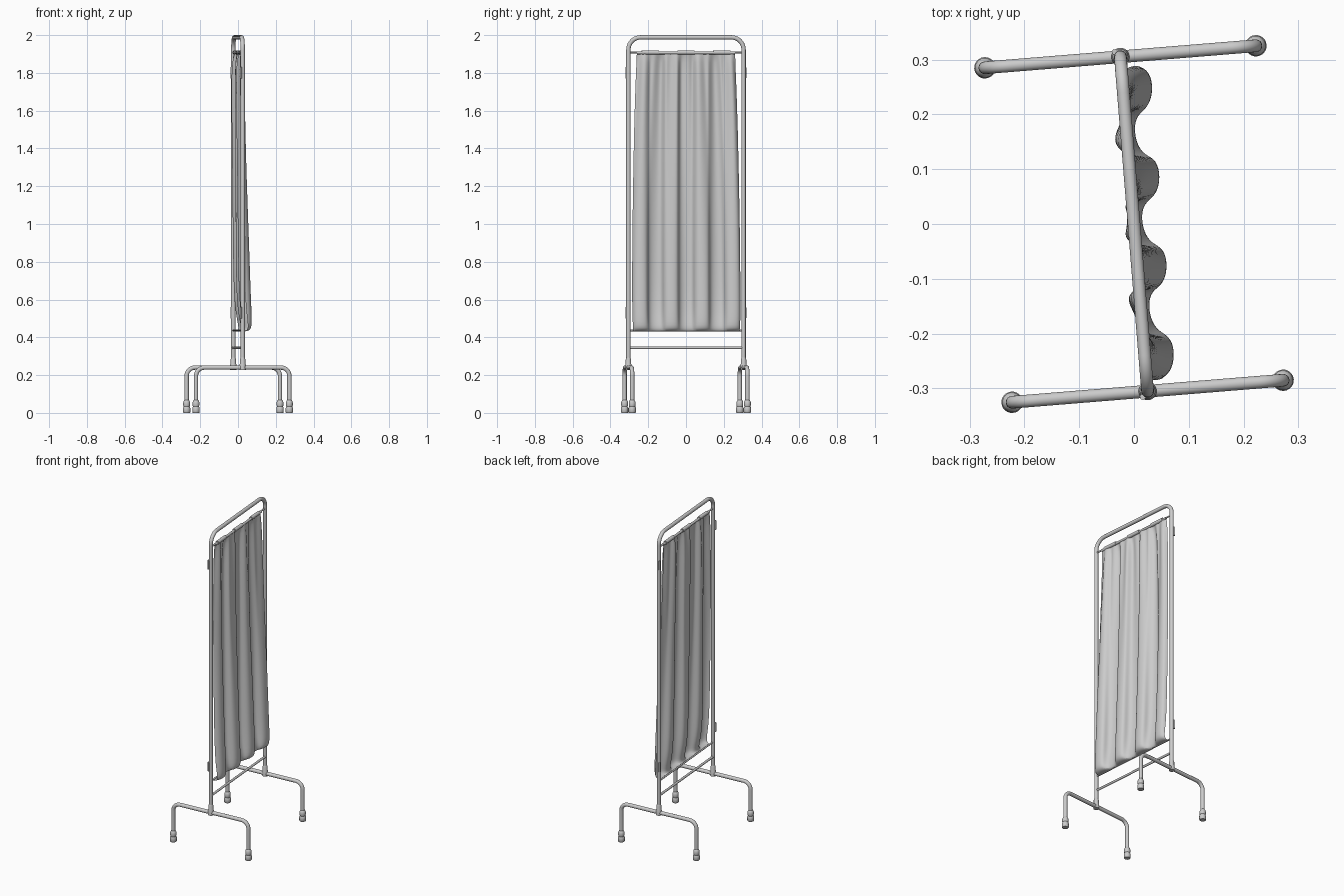
import bpy, bmesh, math
from mathutils import Vector

if "Cube" in bpy.data.objects:
    bpy.data.objects.remove(bpy.data.objects["Cube"])

TURN = math.radians(4.65)   # whole screen stands slightly turned
POST = 0.306                # half distance between posts


def finish(ob, smooth=True):
    bpy.context.collection.objects.link(ob)
    ob.rotation_euler.z = TURN
    if smooth:
        bpy.ops.object.select_all(action='DESELECT')
        ob.select_set(True)
        bpy.context.view_layer.objects.active = ob
        bpy.ops.object.shade_smooth_by_angle(angle=math.radians(40))
    return ob


def mesh_object(name, bm, smooth=True):
    bmesh.ops.recalc_face_normals(bm, faces=bm.faces)
    me = bpy.data.meshes.new(name)
    bm.to_mesh(me)
    bm.free()
    return finish(bpy.data.objects.new(name, me), smooth)


def rounded(points, r, n=8):
    """Polyline with its right-angle inner corners rounded."""
    p = [Vector(q) for q in points]
    out = [p[0]]
    for a, b, c in zip(p, p[1:], p[2:]):
        u, v = (a - b).normalized(), (c - b).normalized()
        for i in range(n + 1):
            t = math.pi / 2 * i / n
            out.append(b + (u + v) * r - v * r * math.cos(t) - u * r * math.sin(t))
    return out + [p[-1]]


def tube(name, points, r, sides=20):
    bm = bmesh.new()
    rings = []
    pts = [Vector(q) for q in points]
    axis = (pts[1] - pts[0]).normalized()
    side = axis.orthogonal().normalized() if len(pts) == 2 else \
        (pts[1] - pts[0]).cross(pts[-1] - pts[-2] + pts[len(pts) // 2] - pts[1]).normalized()
    for i, p in enumerate(pts):
        d = (pts[min(i + 1, len(pts) - 1)] - pts[max(i - 1, 0)]).normalized()
        up = d.cross(side)
        rings.append([bm.verts.new(p + side * r * math.cos(a) + up * r * math.sin(a))
                      for a in (math.tau * k / sides for k in range(sides))])
    for a, b in zip(rings, rings[1:]):
        for k in range(sides):
            bm.faces.new((a[k], a[k - 1], b[k - 1], b[k]))
    bm.faces.new(rings[0])
    bm.faces.new(rings[-1])
    return mesh_object(name, bm)


def lathe(name, profile, x, y, sides=24):
    bm = bmesh.new()
    rings = [[bm.verts.new((x + r * math.cos(math.tau * k / sides),
                            y + r * math.sin(math.tau * k / sides), z)) for k in range(sides)]
             for r, z in profile]
    for a, b in zip(rings, rings[1:]):
        for k in range(sides):
            bm.faces.new((a[k], a[k - 1], b[k - 1], b[k]))
    bm.faces.new(rings[0])
    bm.faces.new(rings[-1])
    return mesh_object(name, bm)


def box(name, loc, size, turn=0):
    bm = bmesh.new()
    bmesh.ops.create_cube(bm, size=1)
    for v in bm.verts:
        v.co = Vector([c * s for c, s in zip(v.co, size)])
    bmesh.ops.bevel(bm, geom=bm.edges[:], offset=0.002, segments=2, affect='EDGES')
    for v in bm.verts:
        c, s = math.cos(turn), math.sin(turn)
        v.co = Vector((c * v.co.x - s * v.co.y, s * v.co.x + c * v.co.y, v.co.z)) + Vector(loc)
    return mesh_object(name, bm)


# Main bent frame
tube("frame", rounded([(0, -POST, 0.24), (0, -POST, 1.988),
                       (0, POST, 1.988), (0, POST, 0.24)], 0.065, 10), 0.0115)

# Cross bars
for name, z, r in (("lower_rail", 0.345, 0.007), ("curtain_rod_bottom", 0.437, 0.005),
                   ("curtain_rod_top", 1.908, 0.005)):
    tube(name, [(0, -POST, z), (0, POST, z)], r, 14)

# Feet, collars, rubber tips and hinge tabs on both sides
COLLAR = [(0.0165, 0.226), (0.0165, 0.256), (0.0145, 0.262), (0.0145, 0.282), (0.0115, 0.292)]
TIP = [(0.017, 0), (0.0195, 0.003), (0.0195, 0.026), (0.016, 0.034), (0.018, 0.04),
       (0.018, 0.056), (0.014, 0.066), (0.011, 0.069)]
for side, tag in ((-1, "front"), (1, "rear")):
    y = side * POST
    tube("foot_" + tag, rounded([(-0.248, y, 0.03), (-0.248, y, 0.24),
                                 (0.248, y, 0.24), (0.248, y, 0.03)], 0.045), 0.0115)
    lathe("collar_" + tag, COLLAR, 0, y)
    for x in (-0.248, 0.248):
        lathe("foot_tip_" + tag, TIP, x, y)
    for z in (0.53, 1.80):
        box("hinge_tab_" + tag, (-0.009, y + side * 0.009, z), (0.012, 0.010, 0.06),
            -side * math.pi / 4)

# Fabric sleeve around the top rod, with gathered bands
tube("curtain_sleeve", [(0, -0.26, 1.906), (0, 0.26, 1.906)], 0.0075, 16)
for y in (-0.19, 0, 0.19):
    tube("sleeve_gather", [(0, y - 0.045, 1.908), (0, y - 0.025, 1.908),
                           (0, y + 0.025, 1.908), (0, y + 0.045, 1.908)][::3], 0.011, 16)


# Pleated curtain: (height, mean offset, pleat depth, half width, fine gathers)
PROFILE = [(1.902, 0.000, 0.003, 0.262, 0.002), (1.87, -0.003, 0.010, 0.262, 0.006),
           (1.75, -0.003, 0.014, 0.268, 0.006), (1.5, 0.000, 0.016, 0.276, 0.004),
           (1.2, 0.006, 0.020, 0.282, 0.002), (0.9, 0.013, 0.025, 0.287, 0.001),
           (0.65, 0.019, 0.028, 0.288, 0.0), (0.54, 0.026, 0.026, 0.288, 0.0),
           (0.48, 0.033, 0.021, 0.286, 0.0), (0.45, 0.034, 0.017, 0.284, 0.0),
           (0.436, 0.026, 0.013, 0.283, 0.0), (0.431, 0.013, 0.006, 0.283, 0.0),
           (0.433, 0.000, 0.000, 0.283, 0.0)]
COLS = 160
bm = bmesh.new()
rows = []
for z, mean, depth, half, fine in PROFILE:
    row = []
    for i in range(COLS + 1):
        q = (2 * i / COLS - 1) * 0.285
        wave = math.cos(math.tau * (q - 0.085) / 0.162)
        x = mean + depth * wave + fine * math.sin(math.tau * q / 0.062 + 0.7)
        y = q / 0.285 * half + depth * 0.3 * math.sin(2 * math.tau * q / 0.162)
        row.append(bm.verts.new((x, y, z)))
    rows.append(row)
for a, b in zip(rows, rows[1:]):
    for i in range(COLS):
        bm.faces.new((a[i], b[i], b[i + 1], a[i + 1]))
curtain = mesh_object("curtain", bm)
curtain.modifiers.new("soften", 'SUBSURF').levels = 1
curtain.modifiers["soften"].render_levels = 1
